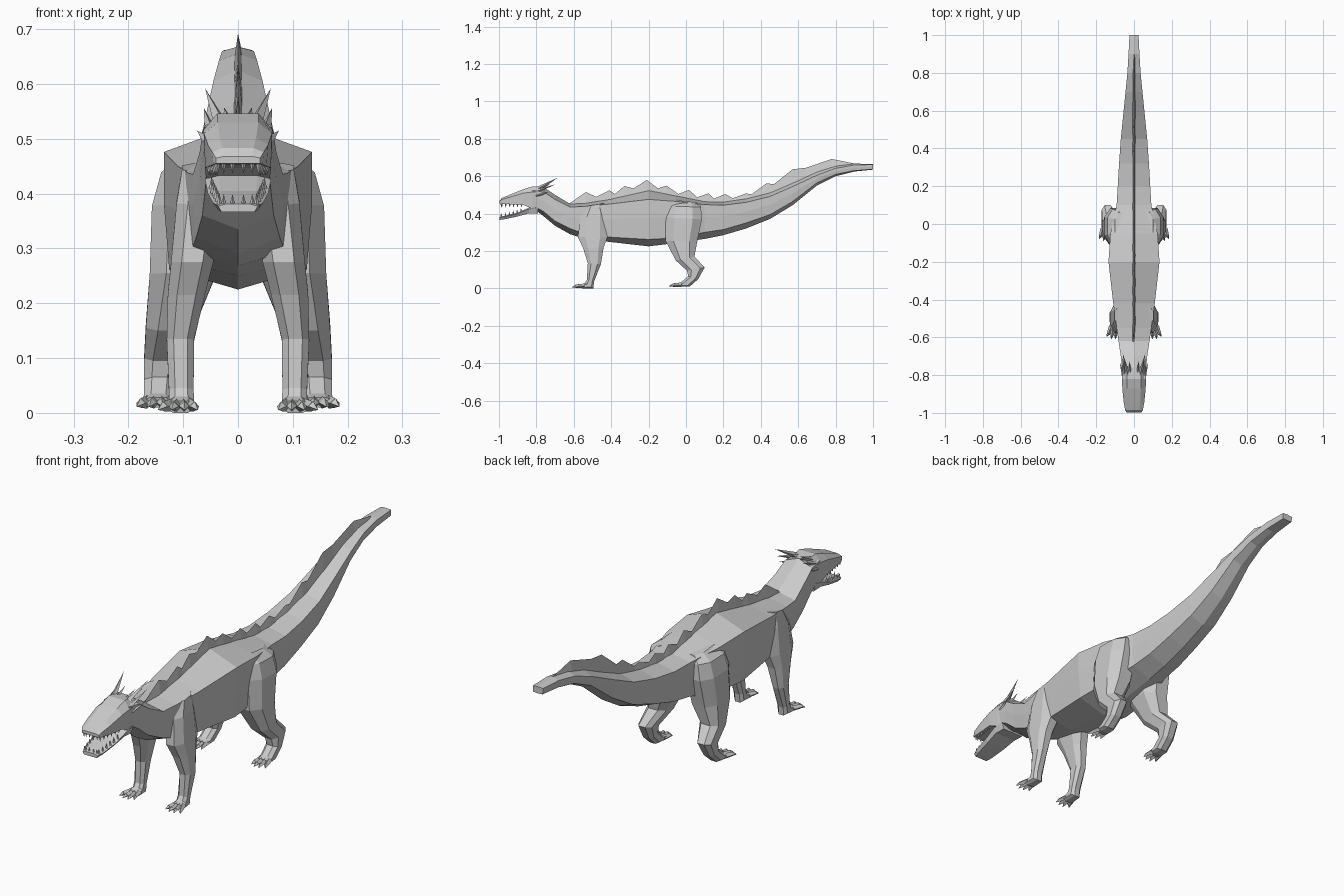
import bpy, bmesh
from mathutils import Vector


def finish(name, bm, mirror=False):
    bmesh.ops.recalc_face_normals(bm, faces=bm.faces)
    me = bpy.data.meshes.new(name)
    bm.to_mesh(me)
    bm.free()
    ob = bpy.data.objects.new(name, me)
    bpy.context.collection.objects.link(ob)
    if mirror:
        ob.modifiers.new("Mirror", 'MIRROR')
    return ob


def loft(bm, rings):
    loops = [[bm.verts.new(p) for p in r] for r in rings]
    n = len(loops[0])
    for a, b in zip(loops, loops[1:]):
        for i in range(n):
            j = (i + 1) % n
            bm.faces.new((a[i], a[j], b[j], b[i]))
    bm.faces.new(loops[0])
    bm.faces.new(loops[-1])


def spike(bm, base, tip, r, r2=0.0, sides=4):
    base, tip = Vector(base), Vector(tip)
    d = tip - base
    q = d.to_track_quat('Z', 'Y').to_matrix().to_4x4()
    q.translation = (base + tip) / 2
    bmesh.ops.create_cone(bm, cap_ends=True, segments=sides, radius1=r,
                          radius2=r2, depth=d.length, matrix=q)


def lerp(a, b, t):
    return a + (b - a) * t


# Body, neck and tail: y, ridge z, belly z, half width, upper corner z, lower corner z
BODY = [
    (-0.82, .54, .43, .060, .525, .445),
    (-0.76, .54, .385, .064, .515, .41),
    (-0.70, .50, .335, .070, .475, .36),
    (-0.62, .452, .29, .082, .435, .32),
    (-0.55, .455, .268, .092, .438, .295),
    (-0.42, .475, .25, .110, .45, .275),
    (-0.20, .525, .225, .135, .476, .262),
    (-0.05, .495, .243, .125, .465, .27),
    (0.10, .465, .265, .092, .448, .30),
    (0.20, .463, .285, .086, .445, .315),
    (0.32, .48, .32, .079, .46, .35),
    (0.45, .513, .372, .070, .492, .395),
    (0.57, .565, .445, .058, .545, .465),
    (0.70, .625, .55, .045, .605, .565),
    (0.80, .656, .60, .035, .642, .61),
    (0.90, .668, .625, .029, .66, .63),
    (1.00, .664, .635, .024, .662, .637),
]
bm = bmesh.new()
rings = []
for y, t, b, w, ct, cb in BODY:
    m = lerp(cb, ct, .55)
    rings.append([(0, y, t), (w, y, ct), (w, y, m), (w * .93, y, cb),
                  (0, y, b), (-w * .93, y, cb), (-w, y, m), (-w, y, ct)])
loft(bm, rings)
finish("body", bm)


def ridge(y):
    for a, b in zip(BODY, BODY[1:]):
        if y <= b[0]:
            return lerp(a[1], b[1], (y - a[0]) / (b[0] - a[0]))
    return BODY[-1][1]


# Zigzag crest along the spine
CREST = [(-.63, .45), (-.535, .515), (-.48, .49), (-.41, .525), (-.38, .505),
         (-.33, .547), (-.28, .535), (-.21, .58), (-.15, .535), (-.105, .55),
         (-.04, .505), (.015, .527), (.06, .488), (.12, .508), (.15, .48),
         (.21, .505), (.25, .482), (.32, .508), (.35, .503), (.43, .562),
         (.47, .557), (.57, .637), (.64, .645), (.78, .692), (.90, .668)]
bm = bmesh.new()
loft(bm, [[(0, y, z), (.008, y, ridge(y) - .012), (-.008, y, ridge(y) - .012)]
          for y, z in CREST])
finish("back_crest", bm)


def jaw(name, rows):
    # y, top z, bottom z, half width at top, half width at bottom
    bm = bmesh.new()
    loft(bm, [[(wt * .6, y, t), (wt, y, lerp(t, b, .25)), (wb, y, b),
               (-wb, y, b), (-wt, y, lerp(t, b, .25)), (-wt * .6, y, t)]
              for y, t, b, wt, wb in rows])
    finish(name, bm)


# Skull with upper jaw, and the dropped lower jaw
jaw("upper_jaw", [(-.76, .54, .43, .06, .05), (-.82, .546, .425, .063, .058),
                  (-.87, .53, .447, .062, .06), (-.94, .502, .45, .055, .052),
                  (-.985, .483, .453, .047, .045), (-.997, .468, .455, .04, .04)])
jaw("lower_jaw", [(-.79, .445, .40, .058, .05), (-.84, .432, .402, .06, .05),
                  (-.90, .405, .385, .055, .044), (-.97, .388, .37, .046, .036),
                  (-.998, .381, .366, .036, .03)])

# Teeth in rows along both jaws
bm = bmesh.new()
for i in range(6):
    t = i / 5
    y = lerp(-.985, -.88, t)
    x = lerp(.038, .053, t)
    spike(bm, (x, y, .458), (x, y, .432), .007)
    z = lerp(.376, .405, t)
    x = lerp(.034, .048, t)
    spike(bm, (x, y, z), (x, y - .003, z + .026), .006)
for x in (.010, .026):
    spike(bm, (x, -.988, .46), (x, -.988, .436), .006)
    spike(bm, (x, -.988, .375), (x, -.99, .399), .006)
finish("teeth", bm, True)

# Horns and ear spikes behind the brow
bm = bmesh.new()
spike(bm, (.032, -.80, .528), (.06, -.685, .592), .013)
spike(bm, (.05, -.81, .515), (.062, -.70, .556), .011)
spike(bm, (.055, -.80, .495), (.075, -.735, .515), .010)
spike(bm, (.018, -.80, .53), (.025, -.725, .557), .010)
finish("horns", bm, True)


def leg(name, rows, toe_y, toe_z, tips, tip_y):
    # Rings given by front point, rear point, inner x and outer x
    bm = bmesh.new()
    rings = []
    for yf, zf, yr, zr, x0, x1 in rows:
        ring = []
        for u, v in ((0, .25), (0, .75), (.25, 1), (.75, 1),
                     (1, .75), (1, .25), (.75, 0), (.25, 0)):
            ring.append((lerp(x0, x1, v), lerp(yf, yr, u), lerp(zf, zr, u)))
        rings.append(ring)
    loft(bm, rings)
    # Clawed toes fanned out from the foot
    x0, x1 = rows[-1][4] + .008, rows[-1][5] - .008
    n = len(tips)
    for i, tx in enumerate(tips):
        bx = lerp(x0, x1, i / (n - 1))
        ty = tip_y + (.012 if i in (0, n - 1) else 0)
        mid = (lerp(bx, tx, .6), lerp(toe_y, ty, .6), toe_z)
        spike(bm, (bx, toe_y + .015, toe_z + .002), mid, .012, .009)
        spike(bm, mid, (tx, ty, toe_z - .006), .009, .001)
    finish(name, bm, True)


leg("front_leg", [
    (-.53, .44, -.44, .455, .03, .102),
    (-.565, .38, -.425, .39, .03, .112),
    (-.578, .275, -.42, .275, .045, .122),
    (-.55, .215, -.44, .22, .06, .128),
    (-.525, .135, -.455, .13, .08, .130),
    (-.53, .045, -.492, .035, .081, .126),
    (-.54, .030, -.495, .0, .08, .126),
    (-.56, .022, -.555, .0, .08, .130),
], -.56, .012, (.074, .097, .121, .145), -.608)

leg("hind_leg", [
    (-.08, .475, .06, .46, .03, .100),
    (-.10, .44, .08, .435, .03, .140),
    (-.11, .38, .085, .37, .03, .157),
    (-.11, .255, .06, .25, .04, .161),
    (-.055, .15, .045, .17, .08, .168),
    (.005, .095, .10, .112, .108, .171),
    (.012, .065, .065, .05, .115, .171),
    (-.025, .035, .02, .010, .118, .172),
    (-.045, .028, -.04, .010, .118, .174),
], -.04, .018, (.118, .138, .161, .184), -.09)
